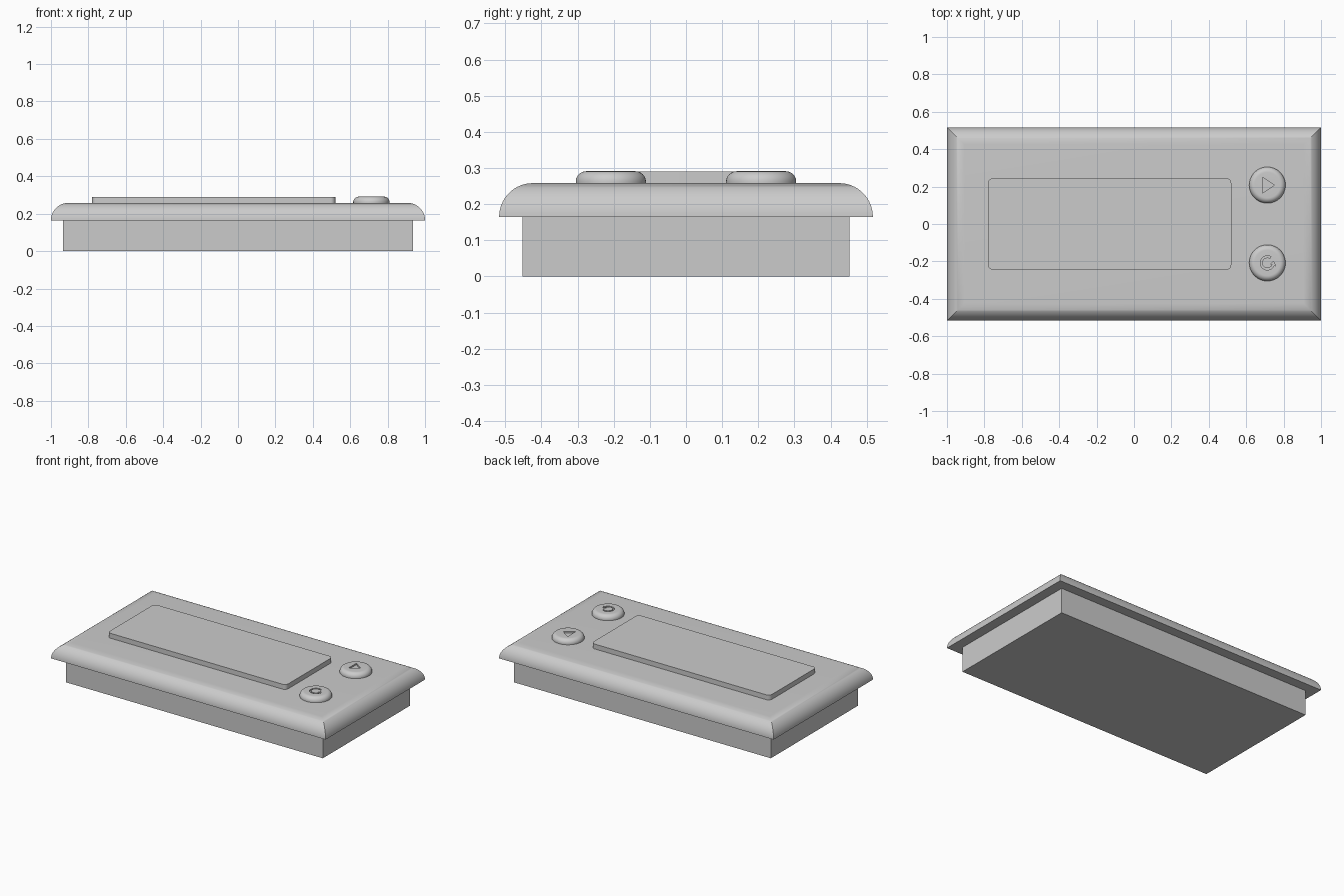
import bpy, bmesh, math

cube = bpy.data.objects.get("Cube")
if cube:
    bpy.data.objects.remove(cube, do_unlink=True)

grey = bpy.data.materials.new("light_grey")
grey.use_nodes = True
grey.diffuse_color = (0.6, 0.6, 0.6, 1)
grey.node_tree.nodes["Principled BSDF"].inputs["Base Color"].default_value = (0.6, 0.6, 0.6, 1)


def stack(name, rings, smooth=True):
    """Join a list of (outline, height) rings into a closed solid."""
    bm = bmesh.new()
    loops = [[bm.verts.new((x, y, z)) for x, y in outline] for outline, z in rings]
    n = len(loops[0])
    for low, high in zip(loops, loops[1:]):
        for i in range(n):
            j = (i + 1) % n
            bm.faces.new((low[i], low[j], high[j], high[i]))
    bm.faces.new(loops[0][::-1])
    bm.faces.new(loops[-1])
    bmesh.ops.recalc_face_normals(bm, faces=bm.faces)
    mesh = bpy.data.meshes.new(name)
    bm.to_mesh(mesh)
    bm.free()
    mesh.materials.append(grey)
    obj = bpy.data.objects.new(name, mesh)
    bpy.context.collection.objects.link(obj)
    if smooth:
        shade(obj)
    return obj


def activate(obj):
    bpy.ops.object.select_all(action='DESELECT')
    obj.select_set(True)
    bpy.context.view_layer.objects.active = obj


def shade(obj):
    activate(obj)
    bpy.ops.object.shade_smooth_by_angle(angle=math.radians(30))


def rect(hx, hy):
    return [(-hx, -hy), (hx, -hy), (hx, hy), (-hx, hy)]


def arc(cx, cy, r, start, end, steps):
    angles = [math.radians(start + (end - start) * i / steps) for i in range(steps + 1)]
    return [(cx + r * math.cos(a), cy + r * math.sin(a)) for a in angles]


def rounded_rect(cx, cy, hx, hy, r):
    corners = [(1, 1), (-1, 1), (-1, -1), (1, -1)]
    points = []
    for k, (sx, sy) in enumerate(corners):
        points += arc(cx + sx * (hx - r), cy + sy * (hy - r), r, 90 * k, 90 * k + 90, 6)
    return points


def fillet(r, steps):
    """Inset and rise along a quarter circle."""
    turns = [math.pi / 2 * i / steps for i in range(steps + 1)]
    return [(r * (1 - math.cos(t)), r * math.sin(t)) for t in turns]


# Lower body that sits inside the panel cutout
stack("lower_body", [(rect(0.935, 0.453), 0), (rect(0.935, 0.453), 0.165)], smooth=False)

# Bezel with rounded edges and mitred corners
bezel_z, top_z = 0.165, 0.258
stack("bezel", [(rect(1 - d, 0.517 - d), bezel_z + h)
                for d, h in fillet(top_z - bezel_z, 16)])

# Raised display plate
screen = rounded_rect(-0.13, 0, 0.65, 0.244, 0.025)
stack("display", [(screen, top_z), (screen, 0.29)])

# Button icons: a triangle and a circling arrow
bx, by, button_top = 0.713, 0.208, 0.291
triangle = [(bx - 0.026, by - 0.042), (bx + 0.037, by), (bx - 0.026, by + 0.042)]
ring = arc(bx, -by, 0.038, 60, 340, 28)
head = (arc(bx, -by, 0.048, 340, 340, 1)[:1] + arc(bx, -by, 0.033, 375, 375, 1)[:1]
        + arc(bx, -by, 0.018, 340, 340, 1)[:1])
circling_arrow = ring + head + arc(bx, -by, 0.028, 340, 60, 28)

# Round buttons with the icons sunk into their tops
for name, cy, icon in (("start_button", by, triangle),
                       ("reset_button", -by, circling_arrow)):
    rounding = 0.029
    rings = [(arc(bx, cy, 0.097, 0, 360, 64)[:-1], top_z)]
    rings += [(arc(bx, cy, 0.097 - d, 0, 360, 64)[:-1], button_top - rounding + h)
              for d, h in fillet(rounding, 10)]
    button = stack(name, rings, smooth=False)
    cutter = stack("icon_cutter", [(icon, button_top - 0.01), (icon, button_top + 0.02)], smooth=False)
    cutter.hide_render = True
    cut = button.modifiers.new("icon", 'BOOLEAN')
    cut.operation = 'DIFFERENCE'
    cut.solver = 'EXACT'
    cut.object = cutter
    activate(button)
    bpy.ops.object.modifier_apply(modifier=cut.name)
    bpy.data.objects.remove(cutter, do_unlink=True)
    shade(button)
